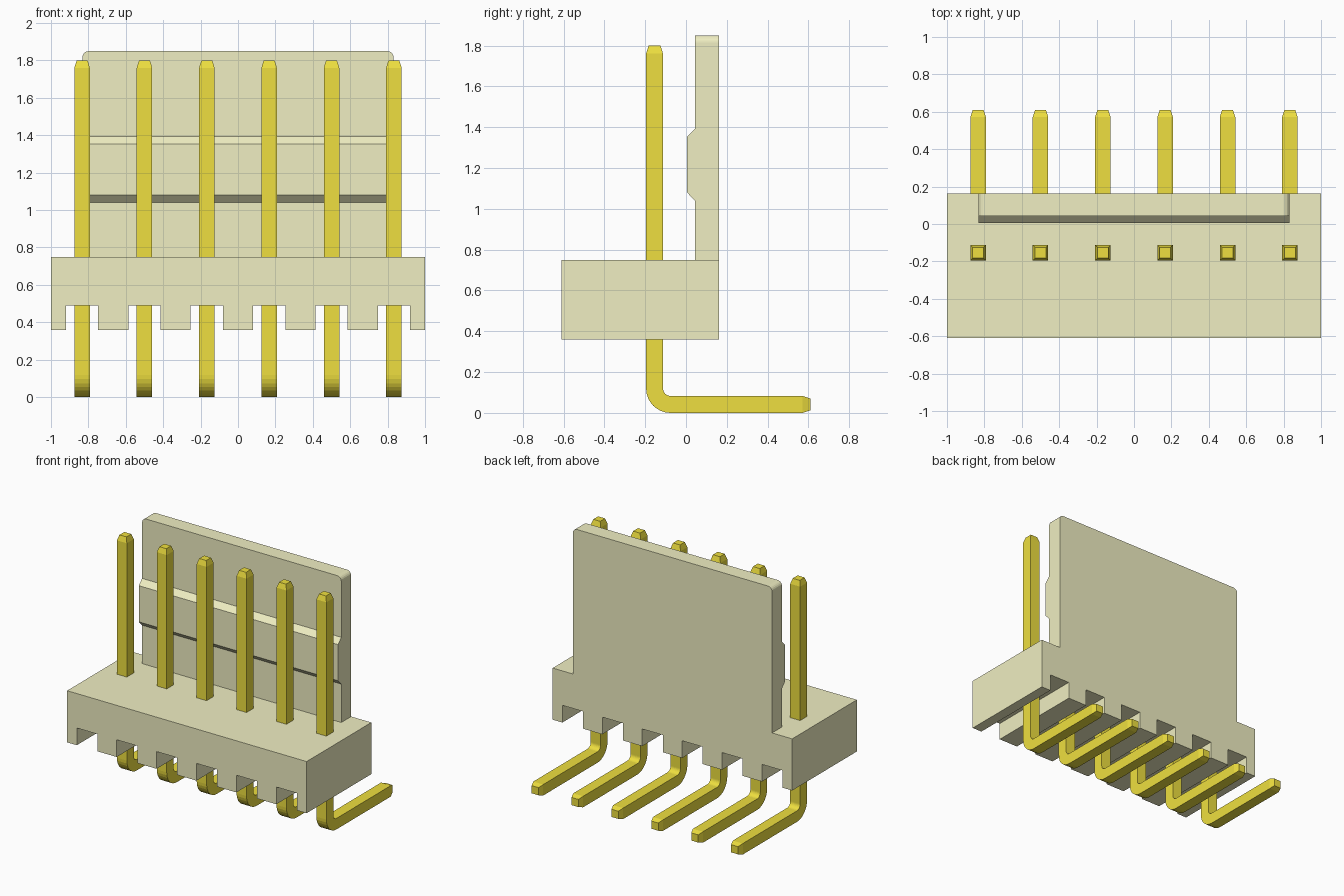
import bpy, bmesh, math
from mathutils import Vector

if "Cube" in bpy.data.objects:
    bpy.data.objects.remove(bpy.data.objects["Cube"])

PITCH = 1 / 3
PINS = [(i - 2.5) * PITCH for i in range(6)]


def material(name, colour):
    m = bpy.data.materials.new(name)
    m.diffuse_color = (*colour, 1)
    m.use_nodes = True
    m.node_tree.nodes["Principled BSDF"].inputs["Base Color"].default_value = m.diffuse_color
    return m


CREAM = material("cream_plastic", (0.87, 0.86, 0.54))
GOLD = material("gold_metal", (0.86, 0.74, 0.05))


def finish(name, bm, mat):
    bmesh.ops.recalc_face_normals(bm, faces=bm.faces[:])
    me = bpy.data.meshes.new(name)
    bm.to_mesh(me)
    bm.free()
    me.materials.append(mat)
    ob = bpy.data.objects.new(name, me)
    bpy.context.collection.objects.link(ob)
    return ob


def extrude(points, direction):
    bm = bmesh.new()
    face = bm.faces.new([bm.verts.new(p) for p in points])
    res = bmesh.ops.extrude_face_region(bm, geom=[face], use_keep_orig=True)
    verts = [g for g in res["geom"] if isinstance(g, bmesh.types.BMVert)]
    bmesh.ops.translate(bm, verts=verts, vec=direction)
    return bm


# Housing: comb-shaped front profile with a groove under every pin
Y0, Y1, Z0, ZG, Z1 = -0.61, 0.162, 0.36, 0.49, 0.75
outline = [(-1, Z1), (-1, Z0)]
for x in PINS:
    a, b = x - 0.086, x + 0.086
    outline += [(a, Z0), (a, ZG), (b, ZG), (b, Z0)]
outline += [(1, Z0), (1, Z1)]
finish("housing", extrude([(x, Y0, z) for x, z in outline], (0, Y1 - Y0, 0)), CREAM)

# Locking wall: side profile with a latch ridge, top corners rounded
side = [(Y1, Z1), (Y1, 1.85), (0.044, 1.85), (0.044, 1.393), (0.005, 1.353),
        (0.005, 1.08), (0.044, 1.04), (0.044, Z1)]
W = 0.832
bm = extrude([(-W, y, z) for y, z in side], (2 * W, 0, 0))
corners = [e for e in bm.edges if all(v.co.z > 1.84 for v in e.verts)
           and abs(e.verts[0].co.x - e.verts[1].co.x) < 0.01]
bmesh.ops.bevel(bm, geom=corners, offset=0.035, segments=5, profile=0.5,
                affect='EDGES')
finish("locking_wall", bm, CREAM)

# Pins: square section swept down, round the bend and back, with tapered tips
H = 0.0415
R = 0.078
cy, cz = -0.154 + R, H + R
path = [(-0.154, 1.80, 0, 0.029), (-0.154, 1.76, 0, H)]
for i in range(9):
    t = math.radians(90 * i / 8)
    path.append((cy - R * math.cos(t), cz - R * math.sin(t), t, H))
path += [(0.572, H, math.pi / 2, H), (0.61, H, math.pi / 2, 0.029)]

for n, x in enumerate(PINS, 1):
    bm = bmesh.new()
    rings = []
    for y, z, t, h in path:
        out = Vector((0, math.cos(t), math.sin(t))) * h
        c = Vector((x, y, z))
        sx = Vector((h, 0, 0))
        rings.append([bm.verts.new(c + p) for p in
                      (sx + out, sx - out, -sx - out, -sx + out)])
    for a, b in zip(rings, rings[1:]):
        for i in range(4):
            j = (i + 1) % 4
            bm.faces.new((a[i], a[j], b[j], b[i]))
    bm.faces.new(rings[0])
    bm.faces.new(rings[-1])
    finish(f"pin_{n}", bm, GOLD)
